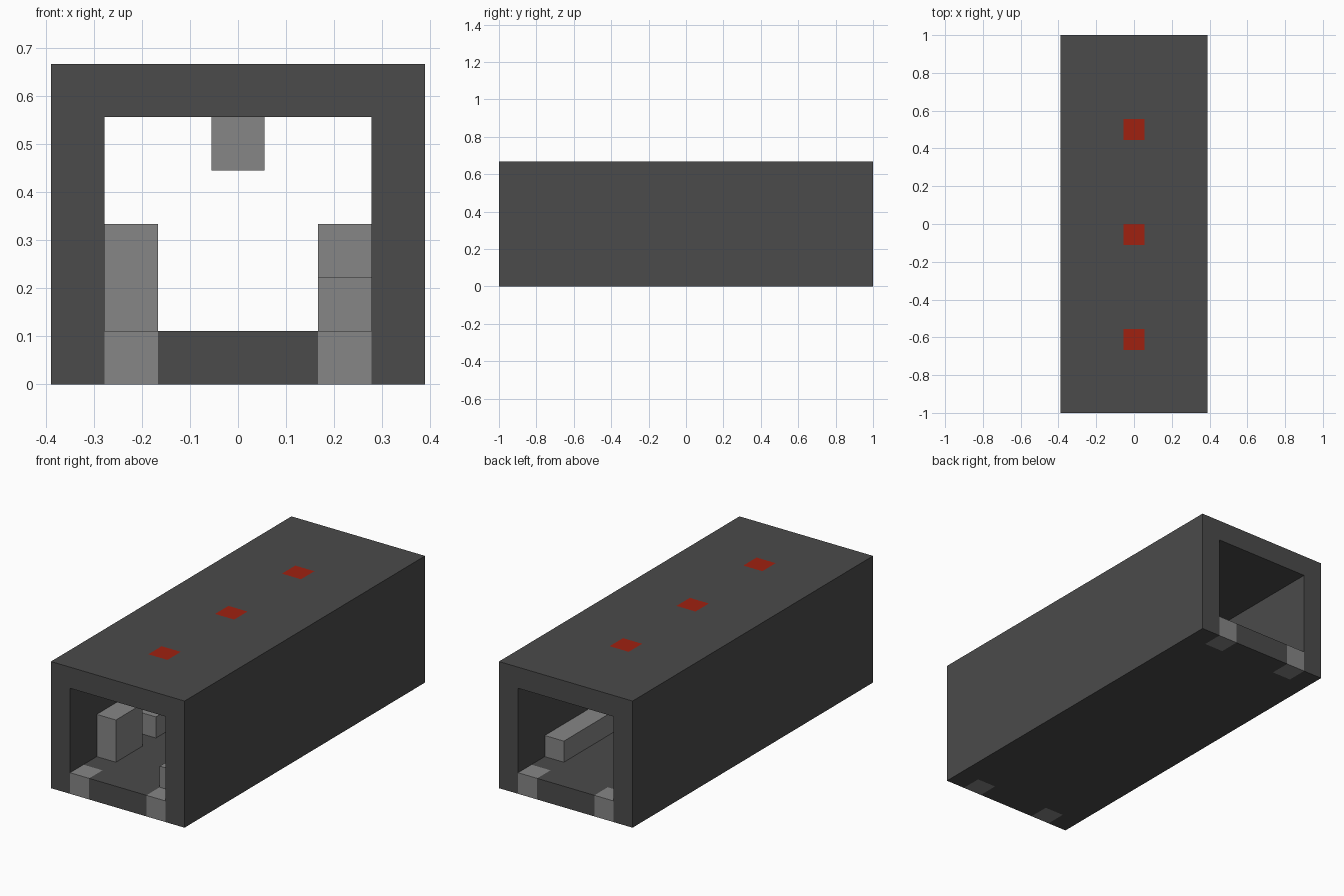
import bpy
import bmesh
from mathutils import Vector

if "Cube" in bpy.data.objects:
    bpy.data.objects.remove(bpy.data.objects["Cube"], do_unlink=True)

U = 1 / 9            # one block of the modelling grid
W, L, H = 3.5, 9, 6  # half width, half length, height in blocks
LAMPS = (3, 8, 13)   # roof lamp positions, counted from the front


def material(name, rgb):
    m = bpy.data.materials.new(name)
    m.use_nodes = True
    m.diffuse_color = (*rgb, 1)
    m.node_tree.nodes["Principled BSDF"].inputs["Base Color"].default_value = (*rgb, 1)
    return m


dark = material("dark_grey", (0.07, 0.07, 0.07))
grey = material("mid_grey", (0.24, 0.24, 0.24))
red = material("lamp_red", (0.35, 0.015, 0.005))


def finish(name, bm, mats):
    bmesh.ops.recalc_face_normals(bm, faces=bm.faces)
    bmesh.ops.scale(bm, vec=(U, U, U), verts=bm.verts)
    me = bpy.data.meshes.new(name)
    bm.to_mesh(me)
    bm.free()
    for m in mats:
        me.materials.append(m)
    ob = bpy.data.objects.new(name, me)
    bpy.context.collection.objects.link(ob)
    return ob


def block(name, x, y, z):
    """Box between (low, high) block coordinates, y counted from the front."""
    bm = bmesh.new()
    bmesh.ops.create_cube(bm, size=1)
    for v in bm.verts:
        v.co = [r[0] if c < 0 else r[1] for c, r in zip(v.co, (x, (y[0] - L, y[1] - L), z))]
    return finish(name, bm, [grey])


def ring(bm, inset, y):
    w = W - inset
    return [bm.verts.new((x, y, z)) for x, z in
            ((-w, inset), (w, inset), (w, H - inset), (-w, H - inset))]


# Hollow shell: outer and inner rectangles joined front to back
bm = bmesh.new()
loops = [ring(bm, 0, -L), ring(bm, 0, L), ring(bm, 1, L), ring(bm, 1, -L)]
for a, b in zip(loops, loops[1:] + loops[:1]):
    for i in range(4):
        j = (i + 1) % 4
        bm.faces.new((a[i], a[j], b[j], b[i]))

# Cut the outlines of the lamps and corner posts into the shell
cuts = [(Vector((x, 0, 0)), Vector((1, 0, 0))) for x in (-2.5, -1.5, -.5, .5, 1.5, 2.5)]
edges = [1 - L, L - 1] + [p - L + d for p in LAMPS for d in (0, 1)]
cuts += [(Vector((0, y, 0)), Vector((0, 1, 0))) for y in edges]
for co, no in cuts:
    bmesh.ops.bisect_plane(bm, geom=bm.verts[:] + bm.edges[:] + bm.faces[:],
                           dist=1e-4, plane_co=co, plane_no=no)

# Colour the corner posts and lamps by position
for f in bm.faces:
    c = f.calc_center_median()
    if 1.5 < abs(c.x) < 2.5 and c.z < 1.01 and abs(c.y) > L - 1:
        f.material_index = 1
    elif abs(c.x) < .5 and c.z > H - 1.01 and any(p < c.y + L < p + 1 for p in LAMPS):
        f.material_index = 2
finish("shell", bm, [dark, grey, red])

# Fittings along the floor on both sides
LEFT, RIGHT = (1.5, 2.5), (-2.5, -1.5)
block("right_cabinet", RIGHT, (2, 4), (1, 3))
block("right_bench", RIGHT, (5, 12), (1, 2))
block("left_front_bench", LEFT, (1, 7), (1, 2))
block("left_cabinet", LEFT, (7, 9), (1, 3))
block("left_rear_bench", LEFT, (9, 16), (1, 2))

# Ceiling fixtures beneath the roof lamps
for i, p in enumerate(LAMPS):
    block(f"ceiling_fixture_{i + 1}", (-.5, .5), (p, p + 1), (H - 2, H - 1))
